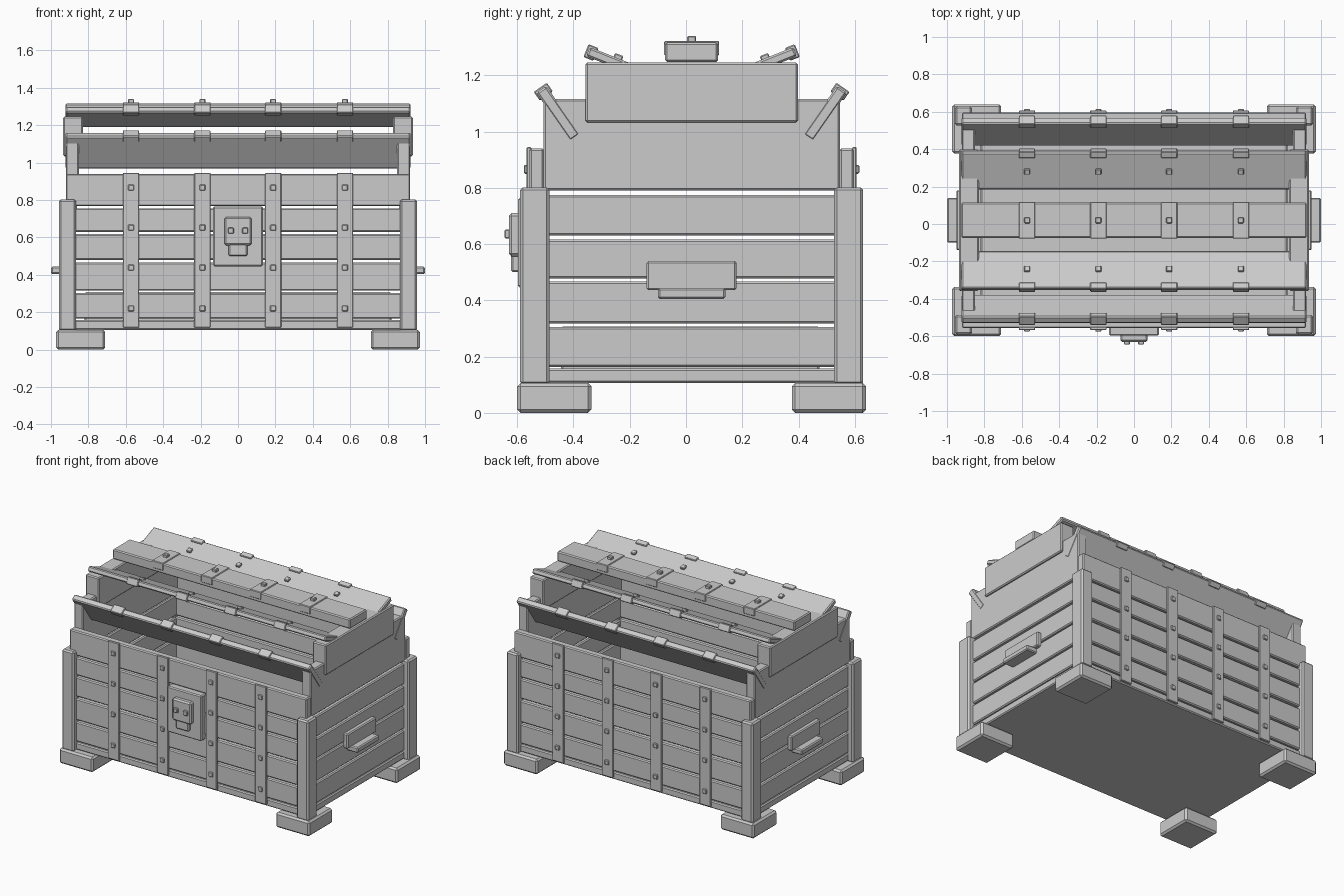
import bpy, bmesh
from mathutils import Matrix, Vector

if "Cube" in bpy.data.objects:
    bpy.data.objects.remove(bpy.data.objects["Cube"])

YC = 0.02                        # chest centre line in depth
STRAP_X = (-0.572, -0.19, 0.188, 0.572)

mat = bpy.data.materials.new("plain grey")
mat.diffuse_color = (0.6, 0.6, 0.6, 1)
mat.use_nodes = True
mat.node_tree.nodes["Principled BSDF"].inputs["Base Color"].default_value = mat.diffuse_color


def box(name, x, y, z, bevel=0.007):
    """Bevelled box from (min, max) ranges; y is relative to the centre line."""
    return frame_box(name, (sum(x) / 2, sum(y) / 2, sum(z) / 2),
                     (x[1] - x[0], y[1] - y[0], z[1] - z[0]), Matrix.Identity(3), bevel)


def frame_box(name, centre, size, rot, bevel=0.007):
    me = bpy.data.meshes.new(name)
    bm = bmesh.new()
    bmesh.ops.create_cube(bm, size=1)
    bm.transform(Matrix.Translation(Vector(centre) + Vector((0, YC, 0)))
                 @ rot.to_4x4() @ Matrix.Diagonal((*[abs(s) for s in size], 1)))
    bmesh.ops.recalc_face_normals(bm, faces=bm.faces)
    bm.to_mesh(me)
    bm.free()
    me.materials.append(mat)
    ob = bpy.data.objects.new(name, me)
    bpy.context.collection.objects.link(ob)
    mod = ob.modifiers.new("edge", 'BEVEL')
    mod.width = min(bevel, min(abs(s) for s in size) * 0.3)
    mod.segments = 1
    return ob


def span(s, a, b):
    """Range a..b mirrored by sign s."""
    return tuple(sorted((s * a, s * b)))


# base slab and raised inner floor
box("base", (-0.92, 0.92), (-0.575, 0.575), (0.106, 0.157))
box("inner_floor", (-0.82, 0.82), (-0.465, 0.455), (0.15, 0.307))

# feet and corner posts
for sx in (-1, 1):
    for sy in (-1, 1):
        box("foot", span(sx, 0.71, 0.973), span(sy, 0.356, 0.62), (0, 0.106), 0.012)
        box("corner_post", span(sx, 0.866, 0.957), span(sy, 0.506, 0.61), (0.1, 0.802), 0.01)

# front and back planks, straps and rivets
for sy in (-1, 1):
    for z in ((0.165, 0.302), (0.315, 0.465), (0.48, 0.617), (0.63, 0.755), (0.767, 0.94)):
        box("long_plank", (-0.92, 0.92), span(sy, 0.525, 0.577), z)
    for x in STRAP_X:
        box("strap", (x - 0.044, x + 0.044), span(sy, 0.57, 0.587), (0.118, 0.945), 0.004)
        for z in (0.22, 0.438, 0.652, 0.866):
            box("rivet", (x - 0.016, x + 0.016), span(sy, 0.58, 0.596), (z - 0.016, z + 0.016), 0.004)

for sx in (-1, 1):
    # side planks
    for z in ((0.163, 0.305), (0.317, 0.467), (0.477, 0.617), (0.63, 0.775)):
        box("side_plank", span(sx, 0.86, 0.92), (-0.53, 0.53), z)
    # stepped lid ends
    box("lid_end_lower", span(sx, 0.85, 0.92), (-0.527, 0.527), (0.79, 1.115))
    box("lid_end_upper", span(sx, 0.83, 0.935), (-0.378, 0.378), (1.033, 1.245))
    # side handles
    box("handle_plate", span(sx, 0.91, 0.95), (-0.16, 0.16), (0.436, 0.54))
    box("handle_grip", span(sx, 0.91, 1.0), (-0.12, 0.12), (0.405, 0.443))


def stave(sy, tip, d, width, thick, rivets):
    """Tilted lid board running inward and down from its outer tip."""
    d = Vector((0, d[0], d[1])).normalized()
    n = Vector((0, -d.z, d.y))
    tip = Vector((0, *tip))

    def part(name, x, along, up, wide, bevel):
        c = tip + d * sum(along) / 2 + n * sum(up) / 2
        dd, nn = Vector((0, -sy * d.y, d.z)), Vector((0, -sy * n.y, n.z))
        rot = Matrix((Vector((1, 0, 0)), dd, nn)).transposed()
        frame_box(name, (x, -sy * c.y, c.z),
                  (wide, along[1] - along[0], up[1] - up[0]), rot, bevel)

    part("lid_stave", 0, (0, width), (0, thick), 1.845, 0.007)
    for x in STRAP_X:
        part("stave_clip", x, (-0.008, 0.03), (-0.006, thick + 0.008), 0.088, 0.004)
        if rivets:
            m = width / 2
            part("stave_rivet", x, (m - 0.016, m + 0.016), (thick - 0.01, thick + 0.014), 0.032, 0.004)


# lid boards
for sy in (-1, 1):
    stave(sy, (-0.552, 1.138), (0.57, -0.82), 0.21, 0.043, False)
    stave(sy, (-0.375, 1.268), (0.93, -0.37), 0.215, 0.035, True)
box("lid_top", (-0.923, 0.923), (-0.094, 0.094), (1.247, 1.316))
for x in STRAP_X:
    box("top_strap", (x - 0.044, x + 0.044), (-0.098, 0.098), (1.27, 1.322), 0.004)
    box("top_rivet", (x - 0.016, x + 0.016), (-0.016, 0.016), (1.31, 1.34), 0.004)

# lock on the front
box("lock_plate", (-0.133, 0.133), (-0.617, -0.56), (0.445, 0.765))
box("hasp", (-0.073, 0.073), (-0.65, -0.6), (0.556, 0.71), 0.01)
box("hasp_tab", (-0.05, 0.05), (-0.642, -0.6), (0.5, 0.57))
for x in (-0.038, 0.038):
    box("lock_rivet", (x - 0.016, x + 0.016), (-0.665, -0.64), (0.62, 0.652), 0.004)
